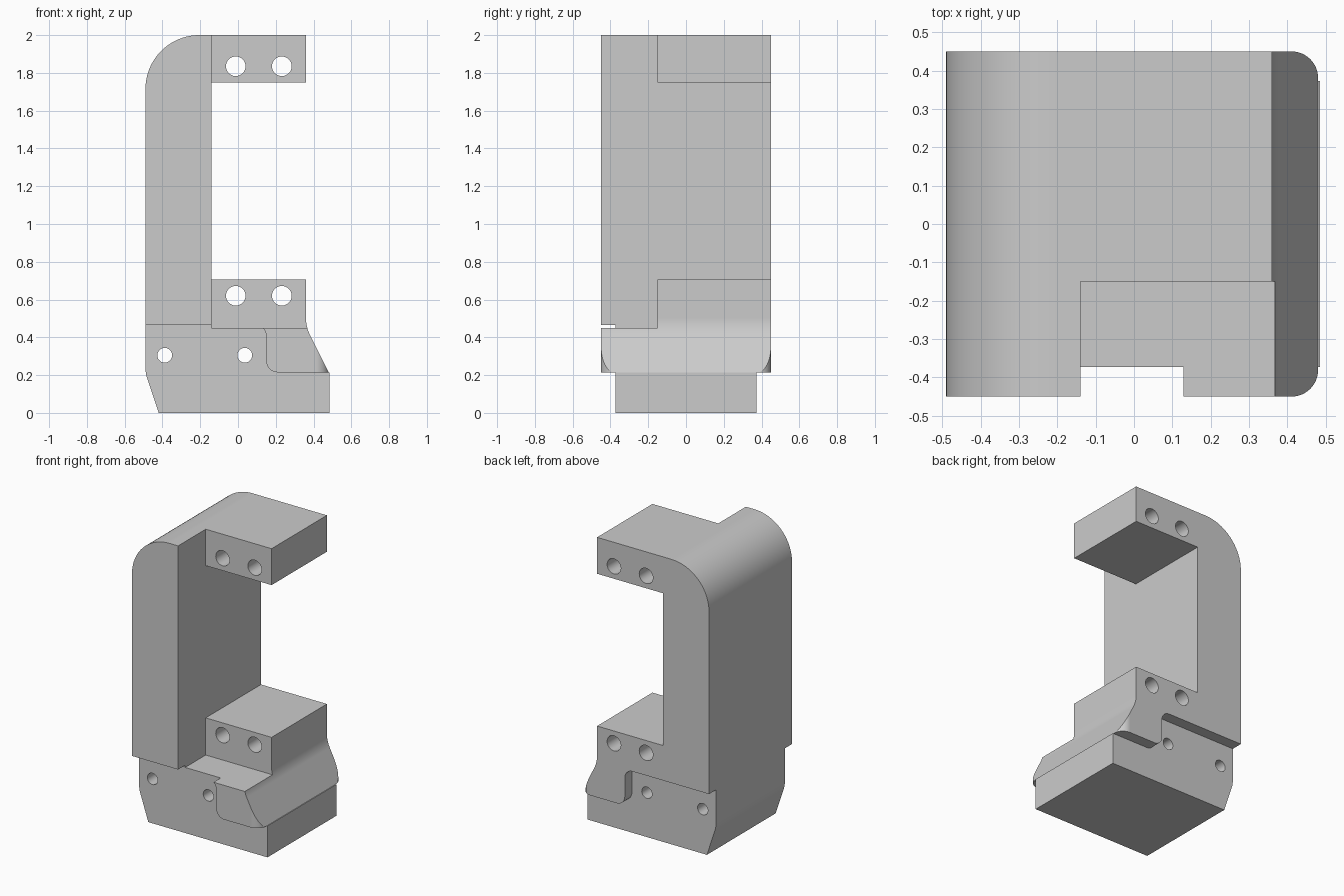
import bpy, bmesh, math
from mathutils import Vector

if "Cube" in bpy.data.objects:
    bpy.data.objects.remove(bpy.data.objects["Cube"], do_unlink=True)

grey = bpy.data.materials.new("plain grey")
grey.use_nodes = True
grey.diffuse_color = (0.6, 0.6, 0.6, 1)
grey.node_tree.nodes["Principled BSDF"].inputs["Base Color"].default_value = grey.diffuse_color


def rounded(corners, steps=12):
    """Outline from (u, v) or (u, v, radius) corners, with filleted corners."""
    out = []
    for i, c in enumerate(corners):
        p = Vector(c[:2])
        if len(c) == 2:
            out.append(p)
            continue
        a = (Vector(corners[i - 1][:2]) - p).normalized()
        b = (Vector(corners[(i + 1) % len(corners)][:2]) - p).normalized()
        half = a.angle(b) / 2
        centre = p + (a + b).normalized() * c[2] / math.sin(half)
        start = p + a * c[2] / math.tan(half) - centre
        end = p + b * c[2] / math.tan(half) - centre
        turn = start.angle(end)
        for k in range(steps + 1):
            t = k / steps
            out.append(centre + (start * math.sin((1 - t) * turn)
                                 + end * math.sin(t * turn)) / math.sin(turn))
    return out


def prism(name, outline, low, high, axis="y"):
    """Extrude an outline along y (outline in xz) or z (outline in xy)."""
    place = (lambda p, d: (p[0], d, p[1])) if axis == "y" else (lambda p, d: (p[0], p[1], d))
    bm = bmesh.new()
    face = bm.faces.new([bm.verts.new(place(p, low)) for p in outline])
    ext = bmesh.ops.extrude_face_region(bm, geom=[face])
    verts = [g for g in ext["geom"] if isinstance(g, bmesh.types.BMVert)]
    bmesh.ops.translate(bm, verts=verts, vec=Vector(place((0, 0), high - low)))
    bmesh.ops.recalc_face_normals(bm, faces=bm.faces)
    mesh = bpy.data.meshes.new(name)
    bm.to_mesh(mesh)
    bm.free()
    mesh.materials.append(grey)
    obj = bpy.data.objects.new(name, mesh)
    bpy.context.collection.objects.link(obj)
    return obj


def select(obj):
    bpy.ops.object.select_all(action="DESELECT")
    obj.select_set(True)
    bpy.context.view_layer.objects.active = obj


def cut(obj, cutter):
    cutter.hide_render = True
    mod = obj.modifiers.new("cut", "BOOLEAN")
    mod.operation, mod.solver, mod.object = "DIFFERENCE", "EXACT", cutter
    select(obj)
    bpy.ops.object.modifier_apply(modifier=mod.name)
    bpy.data.objects.remove(cutter, do_unlink=True)


# C-shaped body: foot, sloped lip, two arms and rounded column
body = prism("bracket_body", rounded([
    (-0.42, 0), (0.485, 0), (0.485, 0.215), (0.48, 0.215), (0.36, 0.455, 0.2),
    (0.36, 0.705), (-0.14, 0.705), (-0.14, 1.75), (0.36, 1.75), (0.36, 2),
    (-0.49, 2, 0.285), (-0.49, 0.21, 0.2)], 20), -0.45, 0.45)

# Arms set back from the front of the column
cut(body, prism("arm_setback", [(-0.14, 0.45), (1, 0.45), (1, 3), (-0.14, 3)], -1, -0.15))

# Foot recessed on both sides, leaving the lip at full width
recess = rounded([(-1, -1), (1, -1), (1, 0.215), (0.15, 0.215, 0.06),
                  (0.15, 0.465, 0.06), (-1, 0.465)])
for side in (-1, 1):
    low, high = sorted((side * 0.373, side * 1))
    cut(body, prism("foot_recess", recess, low, high))

# Rounded vertical corners of the lip
for side in (-1, 1):
    arc = [(0.41 + 0.07 * math.sin(a), side * (0.38 + 0.07 * math.cos(a)))
           for a in (math.pi / 2 * k / 12 for k in range(13))]
    corner = arc + [(0.6, side * 0.38), (0.6, side * 0.6), (0.41, side * 0.6)]
    cut(body, prism("lip_corner", corner, -0.1, 0.6, "z"))

# Bolt holes through the arms and pin holes through the foot
holes = [(x, z, 0.052) for x in (-0.012, 0.232) for z in (0.62, 1.835)]
holes += [(x, 0.305, 0.039) for x in (-0.388, 0.036)]
for x, z, r in holes:
    ring = [(x + r * math.cos(a), z + r * math.sin(a))
            for a in (math.tau * k / 40 for k in range(40))]
    cut(body, prism("hole", ring, -1, 1))

# Smooth fillets with crisp edges
select(body)
bpy.ops.object.shade_smooth_by_angle(angle=math.radians(25))
weighted = body.modifiers.new("flat_faces", "WEIGHTED_NORMAL")
weighted.keep_sharp = True
